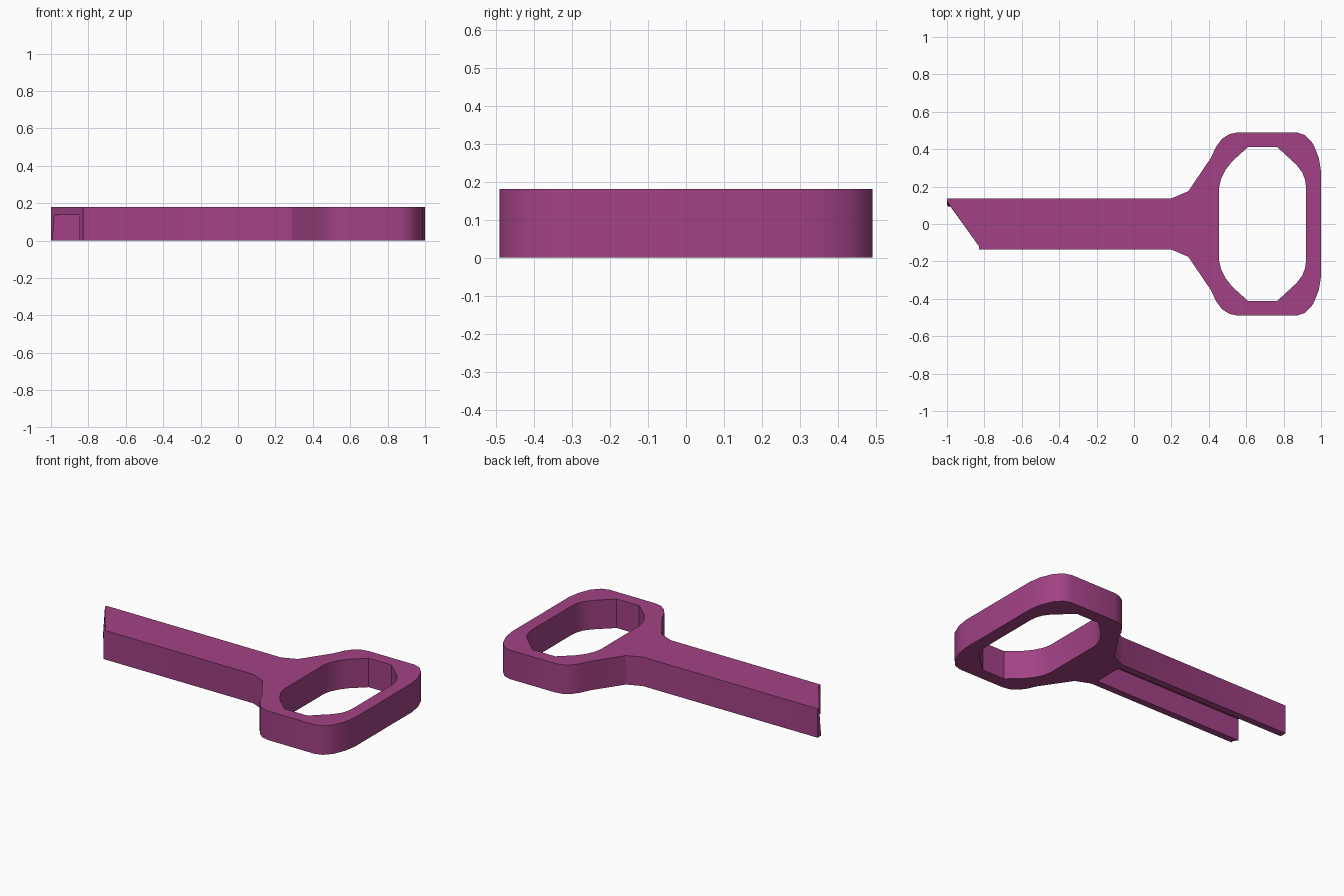
import bpy, bmesh, math

if "Cube" in bpy.data.objects:
    bpy.data.objects.remove(bpy.data.objects["Cube"])

H = 0.18          # overall thickness
CEIL = 0.137      # underside of the channel roof


def prism(name, pts, z0, z1):
    """Extrude a plan outline between two heights."""
    bm = bmesh.new()
    face = bm.faces.new([bm.verts.new((x, y, z0)) for x, y in pts])
    out = bmesh.ops.extrude_face_region(bm, geom=[face])
    for v in out["geom"]:
        if isinstance(v, bmesh.types.BMVert):
            v.co.z = z1
    bmesh.ops.recalc_face_normals(bm, faces=bm.faces)
    me = bpy.data.meshes.new(name)
    bm.to_mesh(me)
    bm.free()
    ob = bpy.data.objects.new(name, me)
    bpy.context.collection.objects.link(ob)
    return ob


def mirrored(half):
    """Close a half outline by mirroring it across y = 0."""
    return half + [(x, -y) for x, y in reversed(half)]


def cut(target, cutter):
    cutter.hide_render = True
    mod = target.modifiers.new("cut", 'BOOLEAN')
    mod.operation = 'DIFFERENCE'
    mod.solver = 'EXACT'
    mod.object = cutter
    bpy.context.view_layer.objects.active = target
    bpy.ops.object.modifier_apply(modifier=mod.name)
    bpy.data.objects.remove(cutter, do_unlink=True)


# Body: flared head outline plus a shaft with a slanted tip
head = [(0.2, 0.137), (0.29, 0.175), (0.41, 0.352), (0.44, 0.415), (0.47, 0.455),
        (0.51, 0.481), (0.555, 0.49), (0.87, 0.49), (0.915, 0.475), (0.957, 0.43),
        (0.988, 0.355), (1.0, 0.28)]
tip = [(-0.83, -0.137), (-0.83, -0.117), (-1.0, 0.102), (-1.0, 0.137)]
body = prism("key_shaped_handle", mirrored(head) + tip, 0, H)

# Slightly undercut the slanted tip
for v in body.data.vertices:
    if abs(v.co.y - 0.102) < 1e-4 and v.co.z > 0.1:
        v.co.y = 0.122

# Finger opening in the head
hole = [(0.455, 0.195), (0.465, 0.24), (0.49, 0.29), (0.525, 0.335), (0.61, 0.412),
        (0.765, 0.412), (0.87, 0.315), (0.9, 0.275), (0.915, 0.235), (0.92, 0.195)]
cut(body, prism("hole_cutter", mirrored(hole), -0.1, H + 0.1))

# Channel under the shaft, open at the tip
slot = [(-1.2, 0.094), (0.19, 0.094)]
cut(body, prism("slot_cutter", mirrored(slot), -0.1, CEIL))

# Shading and colour
bpy.ops.object.select_all(action='DESELECT')
body.select_set(True)
bpy.context.view_layer.objects.active = body
bpy.ops.object.shade_smooth_by_angle(angle=math.radians(32))
mat = bpy.data.materials.new("magenta_plastic")
mat.diffuse_color = (0.36, 0.055, 0.235, 1)
mat.use_nodes = True
mat.node_tree.nodes["Principled BSDF"].inputs["Base Color"].default_value = mat.diffuse_color
body.data.materials.clear()
body.data.materials.append(mat)
